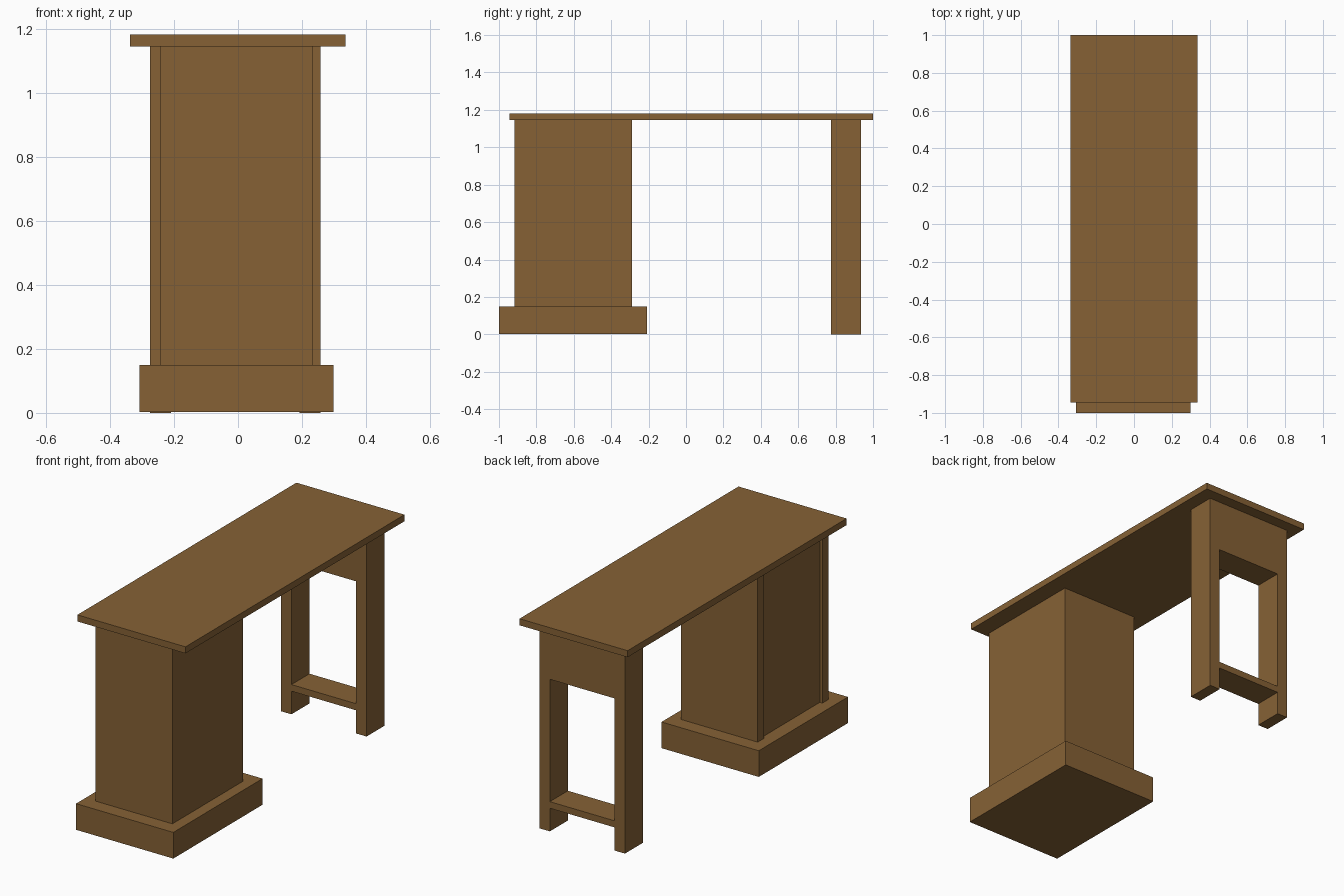
import bpy, bmesh

if "Cube" in bpy.data.objects:
    bpy.data.objects.remove(bpy.data.objects["Cube"])

wood = bpy.data.materials.new("brown_wood")
wood.diffuse_color = (0.238, 0.121, 0.036, 1)
wood.use_nodes = True
wood.node_tree.nodes["Principled BSDF"].inputs["Base Color"].default_value = wood.diffuse_color


def make_object(name, bm):
    bmesh.ops.recalc_face_normals(bm, faces=bm.faces)
    mesh = bpy.data.meshes.new(name)
    bm.to_mesh(mesh)
    bm.free()
    mesh.materials.append(wood)
    obj = bpy.data.objects.new(name, mesh)
    bpy.context.collection.objects.link(obj)
    return obj


def box(name, x, y, z):
    """Box from (min, max) ranges on each axis."""
    bm = bmesh.new()
    bmesh.ops.create_cube(bm, size=1)
    for v in bm.verts:
        v.co = [r[0] if c < 0 else r[1] for c, r in zip(v.co, (x, y, z))]
    return make_object(name, bm)


def prism(name, outline, z):
    """Upright solid from an (x, y) outline."""
    bm = bmesh.new()
    face = bm.faces.new([bm.verts.new((px, py, z[0])) for px, py in outline])
    ext = bmesh.ops.extrude_face_region(bm, geom=[face])
    for v in ext["geom"]:
        if isinstance(v, bmesh.types.BMVert):
            v.co.z = z[1]
    return make_object(name, bm)


# Desk top
box("desk_top", (-0.337, 0.335), (-0.945, 1.0), (1.145, 1.182))

# Pedestal base
box("pedestal_base", (-0.307, 0.298), (-1.0, -0.208), (0.003, 0.15))

# Pedestal cabinet, with a shallow full-height recess on its left side
L, R, F, B = -0.243, 0.235, -0.918, -0.29
post, recess = 0.054, 0.016
prism("pedestal_cabinet",
      [(L, F), (R, F), (R, B), (L, B), (L, B - post), (L + recess, B - post),
       (L + recess, F + post), (L, F + post)],
      (0.15, 1.145))

# Leg frame: two legs, an apron above and a stretcher below
depth = (0.775, 0.935)
inner = (-0.21, 0.192)
box("left_leg", (-0.275, inner[0]), depth, (0, 1.145))
box("right_leg", (inner[1], 0.257), depth, (0, 1.145))
box("leg_apron", inner, depth, (0.855, 1.145))
box("leg_stretcher", inner, depth, (0.13, 0.167))
